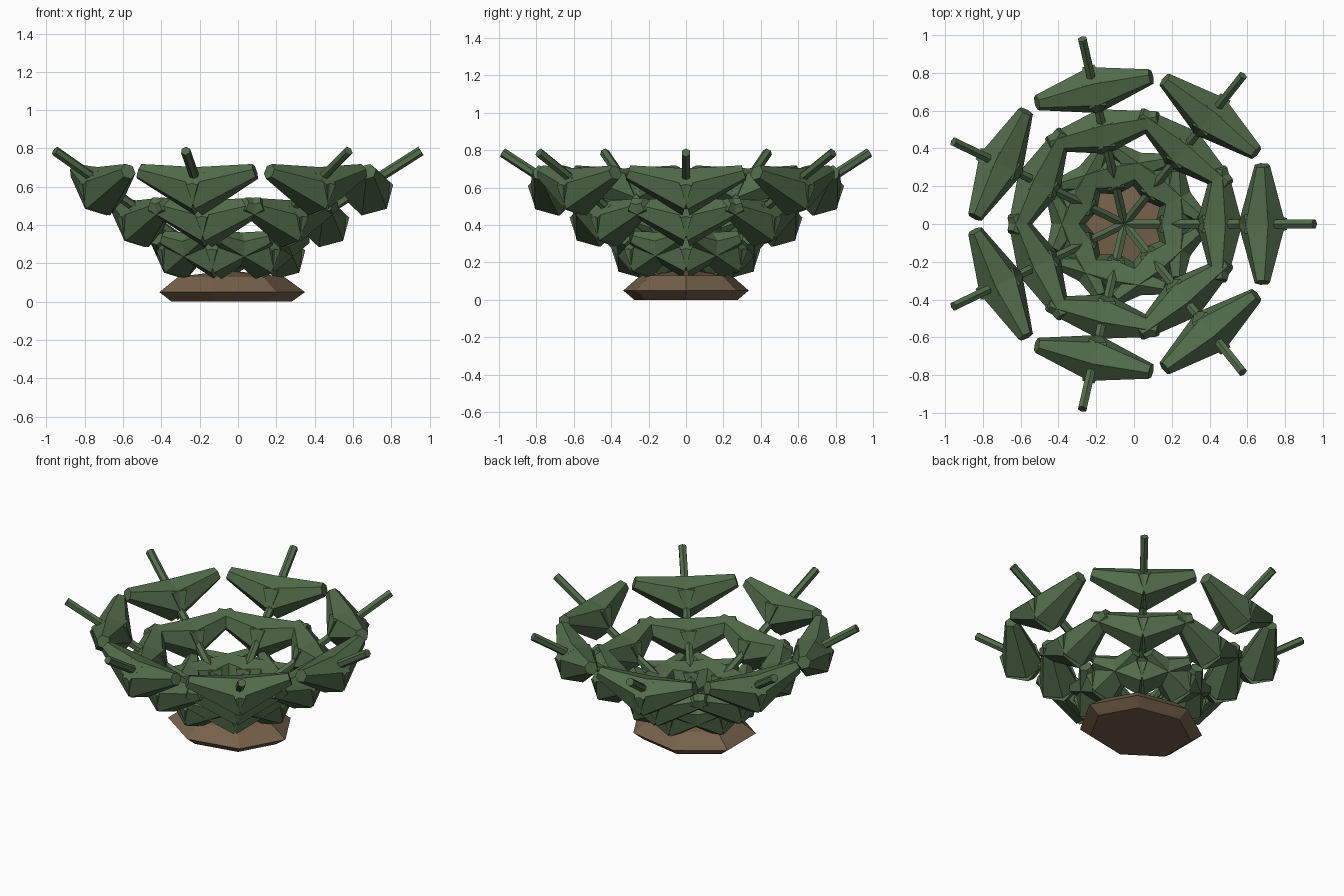
import bpy, bmesh, math
from mathutils import Vector, Matrix

if "Cube" in bpy.data.objects:
    bpy.data.objects.remove(bpy.data.objects["Cube"])

N = 7
CX = -0.05


def material(name, rgb):
    m = bpy.data.materials.new(name)
    m.diffuse_color = (*rgb, 1)
    m.use_nodes = True
    m.node_tree.nodes["Principled BSDF"].inputs["Base Color"].default_value = m.diffuse_color
    return m


green = material("leaf_green", (0.085, 0.15, 0.07))
brown = material("soil_brown", (0.18, 0.12, 0.07))


def add_object(name, bm, mat):
    bmesh.ops.recalc_face_normals(bm, faces=bm.faces)
    me = bpy.data.meshes.new(name)
    bm.to_mesh(me)
    bm.free()
    me.materials.append(mat)
    ob = bpy.data.objects.new(name, me)
    ob.location.x = CX
    bpy.context.collection.objects.link(ob)
    return ob


def taper(bm, a, b, r1, r2, sides, spin=0.0):
    """Flat-sided tapered tube from a to b."""
    a, b = Vector(a), Vector(b)
    d = b - a
    rot = d.to_track_quat('Z', 'Y').to_matrix().to_4x4()
    mat = Matrix.Translation((a + b) / 2) @ rot @ Matrix.Rotation(spin, 4, 'Z')
    bmesh.ops.create_cone(bm, cap_ends=True, segments=sides, radius1=r1,
                          radius2=r2, depth=d.length, matrix=mat)


# soil mound: seven-sided, slightly squashed front to back
bm = bmesh.new()
rings = []
for r, z in [(0.33, 0), (0.40, 0.05), (0.29, 0.13), (0.03, 0.16)]:
    rings.append([bm.verts.new((r * math.cos(math.tau * i / N),
                                0.86 * r * math.sin(math.tau * i / N), z))
                  for i in range(N)])
for lo, hi in zip(rings, rings[1:]):
    for i in range(N):
        j = (i + 1) % N
        bm.faces.new((lo[i], lo[j], hi[j], hi[i]))
bm.faces.new(rings[0])
bm.faces.new(rings[-1])
add_object("soil_mound", bm, brown)

# fronds: one stem with three pairs of tapered leaflets
leaflets = [(0.28, 0.235, 0.93), (0.505, 0.405, 0.97), (0.73, 0.575, 1.0)]
for k in range(N):
    bm = bmesh.new()
    taper(bm, (0, 0, 0.15), (1.005, 0, 0.787), 0.026, 0.026, 6)
    for r, z, s in leaflets:
        for side in (-1, 1):
            taper(bm, (r, -0.02 * side * s, z), (r, 0.31 * side * s, z + 0.105 * s),
                  0.135 * s, 0.042 * s, 6, 0.25 * side)
    frond = add_object(f"frond_{k + 1}", bm, green)
    frond.rotation_euler.z = math.tau * k / N
